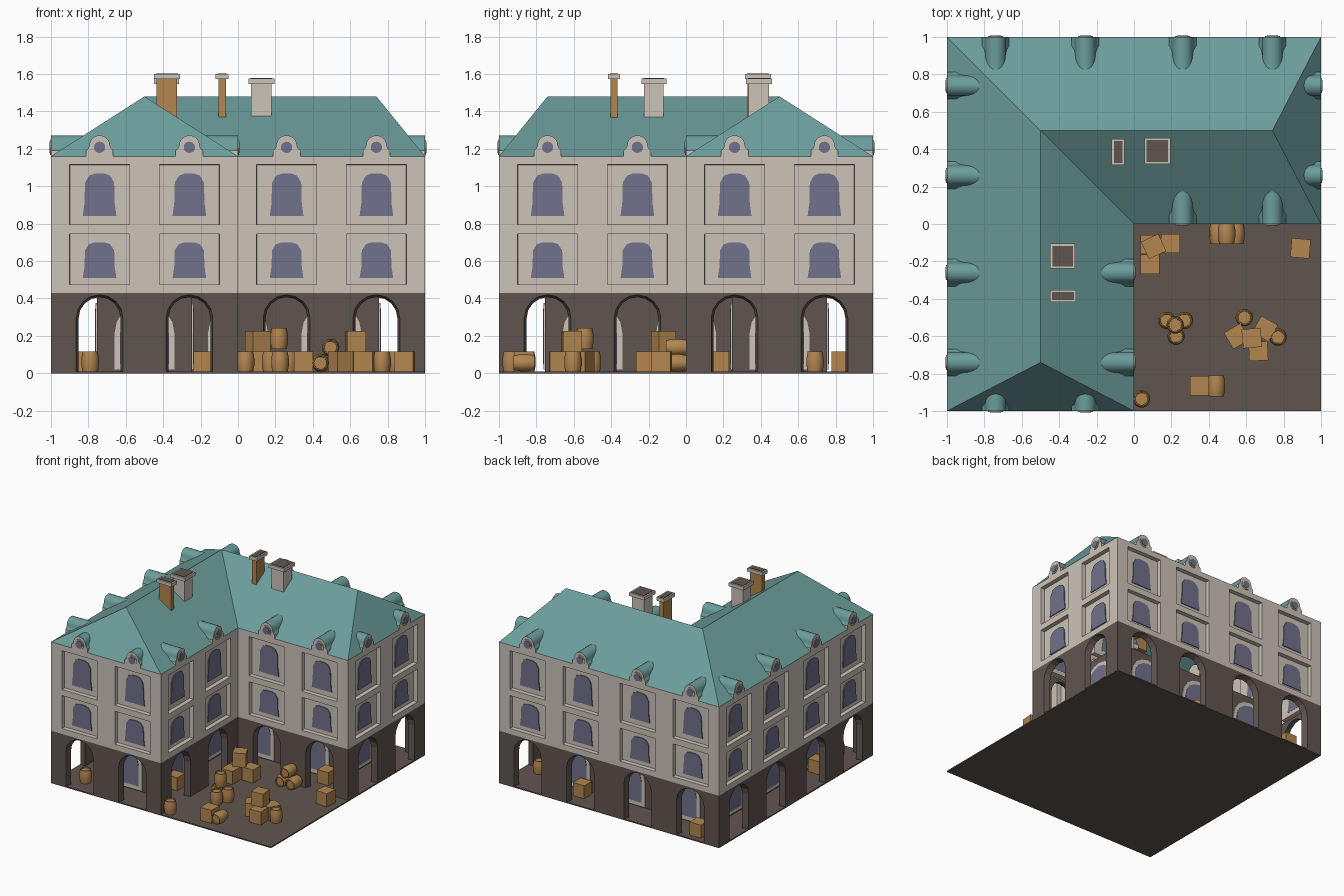
import bpy, bmesh, math
from mathutils import Matrix

if "Cube" in bpy.data.objects:
    bpy.data.objects.remove(bpy.data.objects["Cube"])


def material(name, r, g, b):
    m = bpy.data.materials.new(name)
    m.diffuse_color = [((c / 255 + 0.055) / 1.055) ** 2.4 for c in (r, g, b)] + [1]
    m.use_nodes = True
    m.node_tree.nodes["Principled BSDF"].inputs["Base Color"].default_value = m.diffuse_color
    return m


STONE = material("pale_stone", 204, 196, 184)
DARK = material("dark_stone", 97, 85, 79)
TEAL = material("teal_roof", 107, 157, 155)
WOOD = material("wood", 178, 134, 80)
GLASS = material("glass", 113, 113, 140)


def to_mesh(name, bm, *mats, smooth=None):
    me = bpy.data.meshes.new(name)
    bm.to_mesh(me)
    bm.free()
    for m in mats:
        me.materials.append(m)
    if smooth:
        for p in me.polygons:
            p.use_smooth = True
        me.set_sharp_from_angle(angle=math.radians(smooth))
    return me


def place(name, me, loc=(0, 0, 0), rz=0, rx=0):
    o = bpy.data.objects.new(name, me)
    o.location = loc
    o.rotation_euler = (math.radians(rx), 0, math.radians(rz))
    bpy.context.collection.objects.link(o)
    return o


def loft(name, front, back, y0, y1, *mats, **kw):
    """Solid between two (x, z) outlines; the front one faces -y."""
    bm = bmesh.new()
    a = [bm.verts.new((x, y0, z)) for x, z in front]
    b = [bm.verts.new((x, y1, z)) for x, z in back]
    n = len(a)
    bm.faces.new(a)
    bm.faces.new(b[::-1])
    for i in range(n):
        bm.faces.new((a[i], b[i], b[(i + 1) % n], a[(i + 1) % n]))
    bmesh.ops.recalc_face_normals(bm, faces=bm.faces)
    return to_mesh(name, bm, *mats, **kw)


def box_mesh(name, sx, sy, sz, mat):
    bm = bmesh.new()
    bmesh.ops.create_cube(bm, size=1, matrix=Matrix.Diagonal((sx, sy, sz, 1)))
    return to_mesh(name, bm, mat)


def box(name, x0, x1, y0, y1, z0, z1, mat):
    place(name, box_mesh(name, x1 - x0, y1 - y0, z1 - z0, mat),
          ((x0 + x1) / 2, (y0 + y1) / 2, (z0 + z1) / 2))


def arc(cx, cz, r, n, a0=0, a1=180):
    return [(cx + r * math.cos(math.radians(a0 + (a1 - a0) * i / n)),
             cz + r * math.sin(math.radians(a0 + (a1 - a0) * i / n))) for i in range(n + 1)]


def arch(cx, z0, spring, hw, n=8):
    return [(cx + hw, z0)] + arc(cx, spring, hw, n) + [(cx - hw, z0)]


# Arcade wall, one unit long with two arches, opening slightly splayed
def arcade_outline(hw):
    return [(0, 0), (0, 0.43), (1, 0.43), (1, 0)] + arch(0.74, 0, 0.295, hw) + arch(0.26, 0, 0.295, hw)


arcade = loft("arcade", arcade_outline(0.125), arcade_outline(0.112), 0, 0.05, DARK)

# Upper wall, one unit long with four recessed panels
us = [0, 0.1, 0.42, 0.58, 0.9, 1]
zs = [0.43, 0.475, 0.745, 0.795, 1.115, 1.16]
bm = bmesh.new()
grid = [[bm.verts.new((u, 0, z)) for u in us] for z in zs]
panels = []
for j in range(5):
    for i in range(5):
        f = bm.faces.new((grid[j][i], grid[j][i + 1], grid[j + 1][i + 1], grid[j + 1][i]))
        if i in (1, 3) and j in (1, 3):
            panels.append(f)
bm.normal_update()
bmesh.ops.inset_individual(bm, faces=panels, thickness=0.001, depth=-0.035)
upper = to_mesh("upper_wall", bm, STONE)


# Tapered window plates that sit in the panels
def window(h):
    half = [(0.09, 0), (0.081, 0.3 * h), (0.078, 0.78 * h), (0.056, 0.95 * h), (0.025, h)]
    pts = half + [(-x, z) for x, z in reversed(half)]
    return loft("window", pts, pts, 0.028, 0.036, GLASS)


windows = [(0.51, window(0.19)), (0.84, window(0.228))]

# Round-topped dormer: stone front and sides, teal top
prof = ([(0.073, 1.15), (0.073, 1.19), (0.06, 1.203)] + arc(0, 1.217, 0.055, 10)
        + [(-0.06, 1.203), (-0.073, 1.19), (-0.073, 1.15)])
dormer = loft("dormer", prof, prof, 0, 0.2, STONE, TEAL, smooth=40)
for p in dormer.polygons:
    p.material_index = 1 if p.normal.z > 0.1 else 0
ring = arc(0, 1.208, 0.04, 16)[:-1] + arc(0, 1.208, 0.04, 16, 180, 360)[:-1]
pane = [(x * 0.75, 1.208 + (z - 1.208) * 0.75) for x, z in ring]
dormer_ring = loft("dormer_ring", ring, ring, -0.006, 0.01, STONE)
dormer_glass = loft("dormer_glass", pane, pane, -0.009, 0.01, GLASS)

# Eight unit walls around the L-shaped plan: origin and turn
SEGMENTS = [(-1, -1, 0), (0, -1, 90), (0, 0, 0), (1, 0, 90),
            (1, 1, 180), (0, 1, 180), (-1, 1, 270), (-1, 0, 270)]
for x, y, rz in SEGMENTS:
    place("arcade", arcade, (x, y, 0), rz)
    place("upper_wall", upper, (x, y, 0), rz)
    c, s = math.cos(math.radians(rz)), math.sin(math.radians(rz))
    for u in (0.26, 0.74):
        px, py = x + u * c, y + u * s
        for z, me in windows:
            place("window", me, (px, py, z), rz)
        for me in (dormer, dormer_ring, dormer_glass):
            place(me.name, me, (px, py, 0), rz)

# Inner core walls behind the arcade
plan = [(-0.755, -0.755), (-0.245, -0.755), (-0.245, 0.245), (0.755, 0.245), (0.755, 0.755), (-0.755, 0.755)]
bm = bmesh.new()
lo = [bm.verts.new((x, y, 0.005)) for x, y in plan]
hi = [bm.verts.new((x, y, 0.43)) for x, y in plan]
for i in range(6):
    k = (i + 1) % 6
    bm.faces.new((lo[i], lo[k], hi[k], hi[i]))
place("core_walls", to_mesh("core_walls", bm, DARK))

# Large arched windows on the core
frame_pts, glass_pts = arch(0, 0.02, 0.215, 0.16), arch(0, 0.05, 0.215, 0.13)
frame = loft("core_window_frame", frame_pts, frame_pts, -0.006, 0, STONE)
glass = loft("core_window_glass", glass_pts, glass_pts, -0.009, 0, GLASS)
spots = [(-0.5, -0.755, 0), (-0.245, -0.5, 90), (-0.245, 0, 90), (0, 0.245, 0), (0.5, 0.245, 0), (0.755, 0.5, 90)]
spots += [(t, 0.755, 180) for t in (-0.5, 0, 0.5)] + [(-0.755, t, 270) for t in (-0.5, 0, 0.5)]
for x, y, rz in spots:
    place("core_window_frame", frame, (x, y, 0), rz)
    place("core_window_glass", glass, (x, y, 0), rz)

# Hipped roof
bm = bmesh.new()
eaves = [(-1, -1), (0, -1), (0, 0), (1, 0), (1, 1), (-1, 1)]
ridge = [(-0.5, -0.74), (-0.5, 0.5), (0.74, 0.5)]
v = [bm.verts.new((x, y, 1.16)) for x, y in eaves] + [bm.verts.new((x, y, 1.48)) for x, y in ridge]
for f in [(0, 1, 6), (1, 2, 7, 6), (2, 3, 8, 7), (3, 4, 8), (4, 5, 7, 8), (5, 0, 6, 7)]:
    bm.faces.new([v[i] for i in f])
place("roof", to_mesh("roof", bm, TEAL))

# Floor slab
box("floor", -1, 1, -1, 1, 0, 0.01, DARK)


# Chimneys: body, cap and dark flue
def chimney(cx, cy, hx, hy, top, mat):
    box("chimney", cx - hx + 0.015, cx + hx - 0.015, cy - hy + 0.015, cy + hy - 0.015, 1.3, top - 0.028, mat)
    box("chimney_cap", cx - hx, cx + hx, cy - hy, cy + hy, top - 0.028, top, STONE)
    box("chimney_flue", cx - hx + 0.012, cx + hx - 0.012, cy - hy + 0.012, cy + hy - 0.012, top - 0.003, top + 0.003, DARK)


chimney(0.125, 0.39, 0.07, 0.07, 1.575, STONE)
chimney(-0.085, 0.385, 0.035, 0.07, 1.6, WOOD)
chimney(-0.382, -0.172, 0.067, 0.067, 1.575, STONE)
chimney(-0.38, -0.385, 0.07, 0.033, 1.6, WOOD)

# Crates: x, y, base height, turn
crate = box_mesh("crate", 0.102, 0.102, 0.114, WOOD)
for x, y, z, rz in [(0.085, -0.11, 0, 0), (0.085, -0.215, 0, 0), (0.195, -0.105, 0, 0), (0.105, -0.12, 0.11, 25),
                    (0.89, -0.13, 0, -5), (0.55, -0.6, 0, 30), (0.7, -0.56, 0, -30), (0.665, -0.68, 0, 3),
                    (0.63, -0.61, 0.11, 5), (0.35, -0.865, 0, 0), (-0.19, -0.54, 0, 0), (0.36, 0.83, 0, 0),
                    (0.68, 0.18, 0, 0), (-0.75, 0.9, 0, 0), (-0.83, -0.52, 0, 0)]:
    place("crate", crate, (x, y, z + 0.06), rz)

# Barrels: turned profile, x, y, centre height, tilt
bm = bmesh.new()
half = [(0, 0.047), (0.033, 0.047), (0.034, 0.056), (0.04, 0.056), (0.047, 0.02)]
pts = half + [(r, -z) for r, z in reversed(half)]
vs = [bm.verts.new((r, 0, z)) for r, z in pts]
es = [bm.edges.new(e) for e in zip(vs, vs[1:])]
bmesh.ops.spin(bm, geom=vs + es, cent=(0, 0, 0), axis=(0, 0, 1), angle=math.tau, steps=14)
bmesh.ops.remove_doubles(bm, verts=bm.verts, dist=0.0005)
bmesh.ops.recalc_face_normals(bm, faces=bm.faces)
barrel = to_mesh("barrel", bm, WOOD, smooth=40)
for x, y, z, rx in [(0.175, -0.515, 0.06, 0), (0.27, -0.515, 0.06, 0), (0.225, -0.6, 0.06, 0), (0.22, -0.54, 0.185, 0),
                    (0.59, -0.5, 0.06, 0), (0.77, -0.605, 0.06, 0), (0.04, -0.935, 0.06, 0), (0.44, -0.865, 0.056, 90),
                    (0.45, -0.05, 0.056, 90), (0.545, -0.05, 0.056, 90), (0.495, -0.05, 0.138, 90),
                    (-0.79, -0.85, 0.06, 0), (0.85, 0.69, 0.06, 0), (0.1, 0.86, 0.06, 0)]:
    place("barrel", barrel, (x, y, z), 0, rx)
